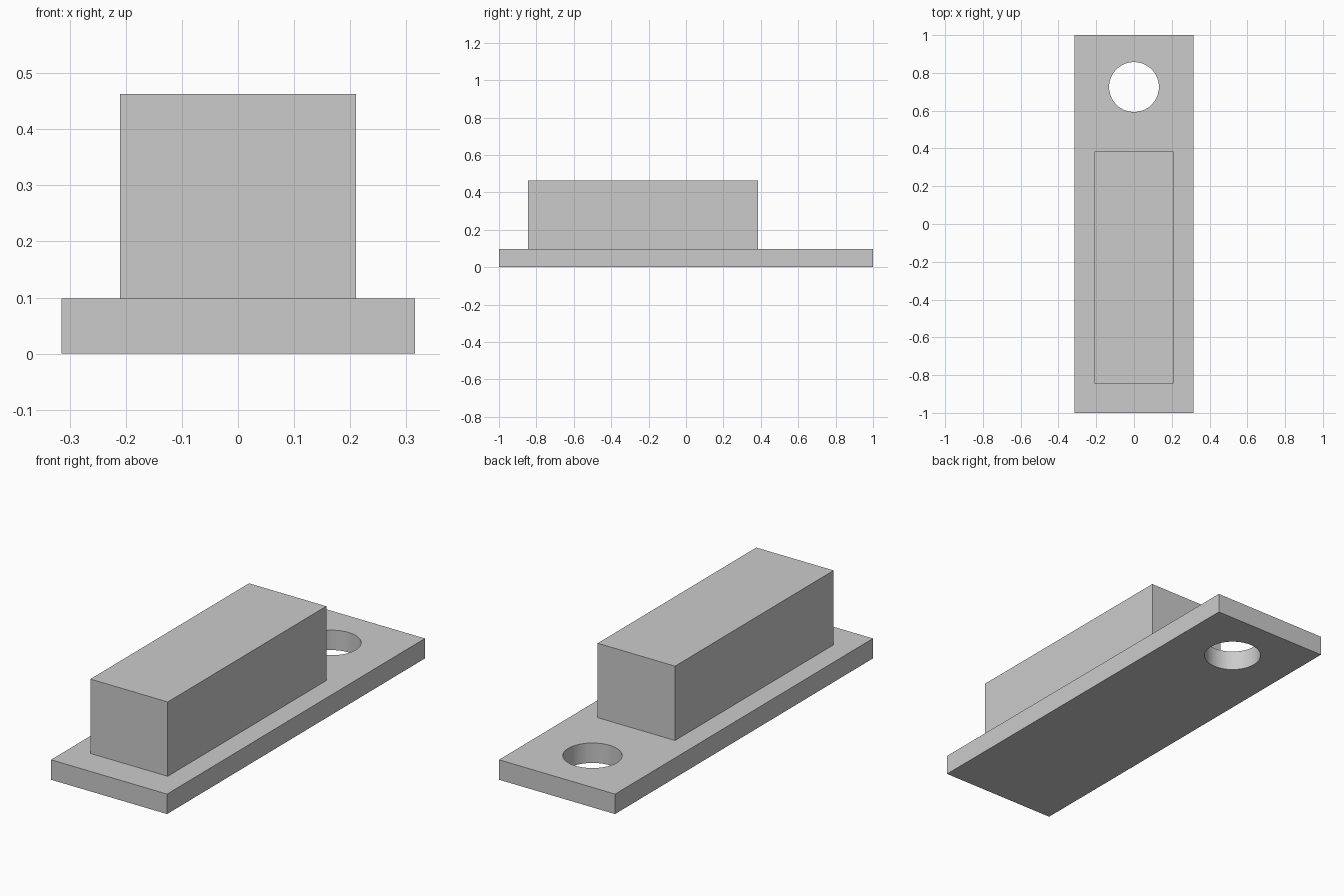
import bpy
import math

default_cube = bpy.data.objects.get("Cube")
if default_cube:
    bpy.data.objects.remove(default_cube, do_unlink=True)

# Single flat grey
grey = bpy.data.materials.new("light_grey")
grey.use_nodes = True
grey_value = (0.6, 0.6, 0.6, 1)
grey.diffuse_color = grey_value
grey.node_tree.nodes["Principled BSDF"].inputs["Base Color"].default_value = grey_value


def add_box(name, low, high):
    """Box spanning two opposite corners."""
    center = [(a + b) / 2 for a, b in zip(low, high)]
    bpy.ops.mesh.primitive_cube_add(size=1, location=center)
    box = bpy.context.object
    box.name = name
    box.scale = [b - a for a, b in zip(low, high)]
    bpy.ops.object.transform_apply(location=False, rotation=False, scale=True)
    box.data.materials.append(grey)
    return box


plate_top = 0.098

# Raised block
add_box("raised_block", (-0.21, -0.845, plate_top), (0.21, 0.385, 0.463))

# Base plate
plate = add_box("base_plate", (-0.315, -1, 0), (0.315, 1, plate_top))

# Round mounting hole through the plate
bpy.ops.mesh.primitive_cylinder_add(vertices=64, radius=0.132, depth=0.5,
                                    location=(0, 0.725, plate_top / 2))
cutter = bpy.context.object
cutter.name = "hole_cutter"
cutter.hide_render = True
cutter.data.materials.append(grey)

hole = plate.modifiers.new("mounting_hole", "BOOLEAN")
hole.operation = "DIFFERENCE"
hole.solver = "EXACT"
hole.object = cutter

bpy.ops.object.select_all(action="DESELECT")
plate.select_set(True)
bpy.context.view_layer.objects.active = plate
bpy.ops.object.modifier_apply(modifier=hole.name)
bpy.data.objects.remove(cutter, do_unlink=True)

# Smooth hole wall, crisp rims and corners
bpy.ops.object.shade_smooth_by_angle(angle=math.radians(30))
